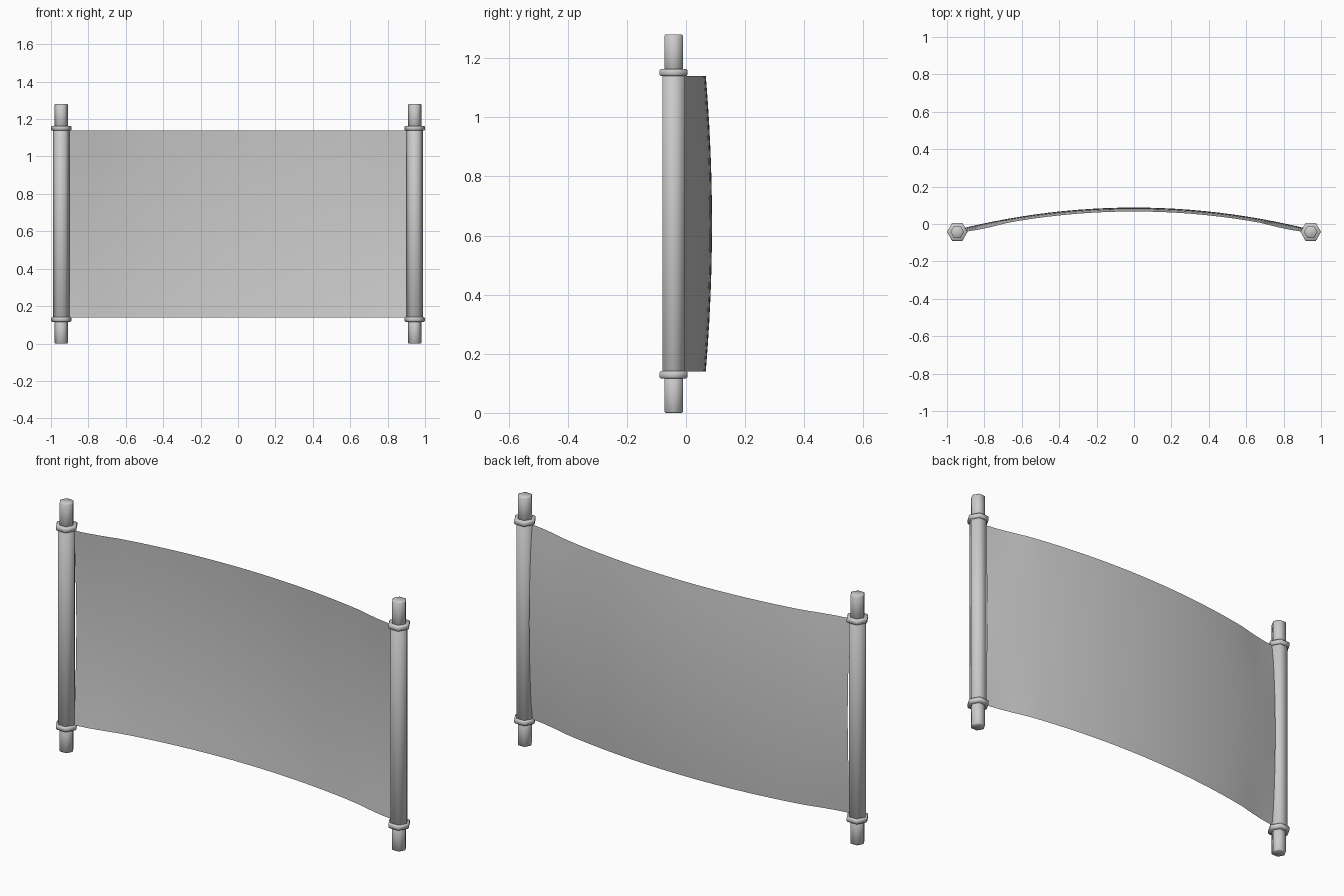
import bpy, bmesh, math

cube = bpy.data.objects.get("Cube")
if cube:
    bpy.data.objects.remove(cube, do_unlink=True)

POLE_X, POLE_Y = 0.945, -0.042
HEIGHT = 1.28

grey = bpy.data.materials.new("plain grey")
grey.use_nodes = True
colour = (0.6, 0.6, 0.6, 1)
grey.diffuse_color = colour
grey.node_tree.nodes["Principled BSDF"].inputs["Base Color"].default_value = colour


def finish(name, bm, angle):
    mesh = bpy.data.meshes.new(name)
    bm.to_mesh(mesh)
    bm.free()
    obj = bpy.data.objects.new(name, mesh)
    bpy.context.collection.objects.link(obj)
    mesh.materials.append(grey)
    bpy.ops.object.select_all(action='DESELECT')
    obj.select_set(True)
    bpy.context.view_layer.objects.active = obj
    bpy.ops.object.shade_smooth_by_angle(angle=math.radians(angle))
    return obj


def hex_rod(name, x, radius, z0, z1, chamfer):
    """Six-sided rod with chamfered rims, corners pointing along x."""
    bm = bmesh.new()
    rings = []
    for r, z in ((radius - chamfer, z0), (radius, z0 + chamfer),
                 (radius, z1 - chamfer), (radius - chamfer, z1)):
        rings.append([bm.verts.new((x + r * math.cos(i * math.pi / 3),
                                    POLE_Y + r * math.sin(i * math.pi / 3), z))
                      for i in range(6)])
    for low, high in zip(rings, rings[1:]):
        for i in range(6):
            j = (i + 1) % 6
            bm.faces.new((low[i], low[j], high[j], high[i]))
    bm.faces.new(rings[0][::-1])
    bm.faces.new(rings[-1])
    return finish(name, bm, 65)


# Poles with a collar and a thinner tip at each end
for side, x in (("left", POLE_X), ("right", -POLE_X)):
    hex_rod(side + "_pole", x, 0.044, 0.125, HEIGHT - 0.125, 0.002)
    for end, flip in (("lower", False), ("upper", True)):
        for part, r, z0, z1, c in (("collar", 0.055, 0.116, 0.141, 0.005),
                                   ("tip", 0.036, 0.0, 0.13, 0.004)):
            if flip:
                z0, z1 = HEIGHT - z1, HEIGHT - z0
            hex_rod(f"{side}_{end}_{part}", x, r, z0, z1, c)

# Sheet bowed backwards between the poles, fullest at mid height
COLS, ROWS, HALF_W, HALF_H = 24, 12, 0.905, 0.5
bm = bmesh.new()
bmesh.ops.create_grid(bm, x_segments=COLS, y_segments=ROWS, size=1)
for v in bm.verts:
    u, w = v.co.x, v.co.y
    slack = 0.021 + 0.008 * math.exp(-((abs(u) - 0.88) / 0.08) ** 2)
    depth = 0.088 - 0.108 * u * u - slack * w * w
    v.co = (u * HALF_W, depth, HEIGHT / 2 + w * HALF_H)
bmesh.ops.recalc_face_normals(bm, faces=bm.faces)
if sum(f.normal.y for f in bm.faces) > 0:
    bmesh.ops.reverse_faces(bm, faces=bm.faces)
finish("sheet", bm, 60)
